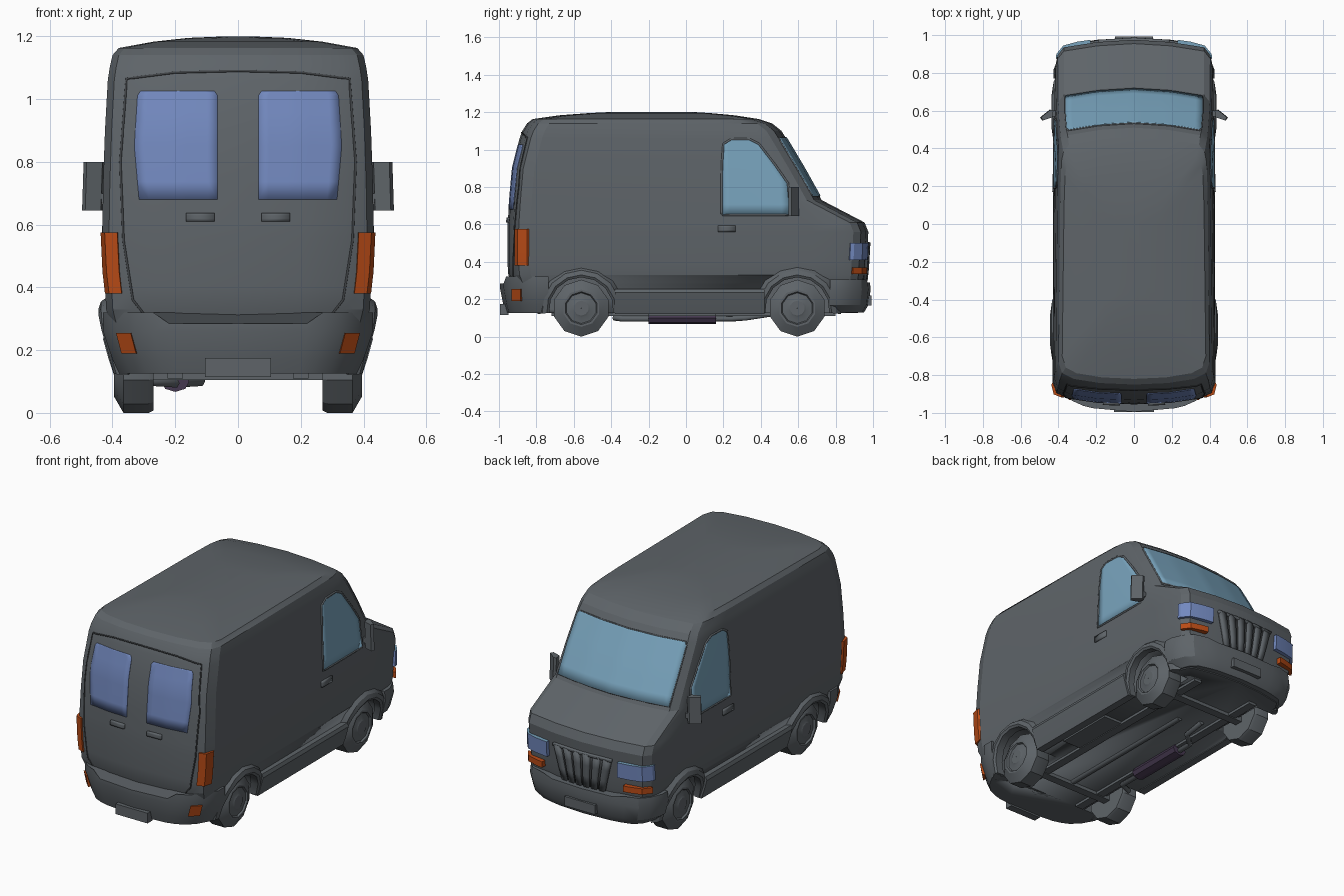
import bpy, bmesh, math
from mathutils import Vector

cube = bpy.data.objects.get("Cube")
if cube:
    bpy.data.objects.remove(cube)


def material(name, rgb):
    m = bpy.data.materials.new(name)
    m.use_nodes = True
    m.diffuse_color = (*rgb, 1)
    m.node_tree.nodes["Principled BSDF"].inputs["Base Color"].default_value = (*rgb, 1)
    return m


GREY = material("body grey", (.112, .127, .14))
DARK = material("seam dark", (.05, .055, .06))
GLASS = material("clear glass", (.19, .37, .51))
BLUE = material("tinted blue", (.17, .25, .52))
ORANGE = material("lamp orange", (.48, .07, .008))
PURPLE = material("muffler purple", (.06, .04, .08))


def finish(name, bm, mat, angle=30):
    bmesh.ops.recalc_face_normals(bm, faces=bm.faces)
    me = bpy.data.meshes.new(name)
    bm.to_mesh(me)
    bm.free()
    me.materials.append(mat)
    ob = bpy.data.objects.new(name, me)
    bpy.context.collection.objects.link(ob)
    bpy.ops.object.select_all(action='DESELECT')
    ob.select_set(True)
    bpy.context.view_layer.objects.active = ob
    bpy.ops.object.shade_smooth_by_angle(angle=math.radians(angle))
    return ob


def loft(name, rings, mat, closed=False, angle=30):
    """Skin rings of equal length; cap the ends, or join them when closed."""
    bm = bmesh.new()
    rows = [[bm.verts.new(p) for p in r] for r in rings]
    n = len(rows[0])
    pairs = list(zip(rows, rows[1:])) + ([(rows[-1], rows[0])] if closed else [])
    for a, b in pairs:
        for i in range(n):
            bm.faces.new((a[i], a[(i + 1) % n], b[(i + 1) % n], b[i]))
    if not closed:
        bm.faces.new(rows[0])
        bm.faces.new(rows[-1])
    return finish(name, bm, mat, angle)


def mirrored(half):
    """Complete a half outline that starts and ends on the centre line."""
    return half + [(-x, y) for x, y in half[-2:0:-1]]


def box(name, lo, hi, mat):
    return loft(name, [[(lo[0], lo[1], z), (hi[0], lo[1], z), (hi[0], hi[1], z), (lo[0], hi[1], z)]
                       for z in (lo[2], hi[2])], mat)


def tube(name, pts, radius, mat, cyclic=False):
    cu = bpy.data.curves.new(name, 'CURVE')
    cu.dimensions = '3D'
    cu.bevel_depth = radius
    cu.bevel_resolution = 1
    cu.use_fill_caps = True
    s = cu.splines.new('POLY')
    s.points.add(len(pts) - 1)
    for p, co in zip(s.points, pts):
        p.co = (*co, 1)
    s.use_cyclic_u = cyclic
    cu.materials.append(mat)
    ob = bpy.data.objects.new(name, cu)
    bpy.context.collection.objects.link(ob)
    return ob


# Body shell: horizontal slices (z, half width, rear y, nose y)
def body_ring(z, w, yb, yf):
    rear = [(0, 0), (.45, .008), (.8, .03), (.95, .06), (1, .12)]
    nose = [(.975, .3), (.96, .13), (.935, .08), (.86, .04), (.45, .012), (0, 0)]
    half = [(w * a, yb + b) for a, b in rear] + [(w * a, yf - b) for a, b in nose]
    return [(x, y, z) for x, y in mirrored(half)]


slices = [(.125, .36, -.9, .92), (.29, .41, -.935, .955), (.33, .42, -.95, .962),
          (.4, .424, -.955, .966), (.56, .432, -.955, .975), (.61, .432, -.953, .955),
          (.73, .43, -.945, .725), (.9, .424, -.93, .63), (1.06, .415, -.89, .535),
          (1.1, .409, -.875, .51), (1.14, .4, -.85, .46), (1.163, .38, -.82, .39),
          (1.183, .27, -.68, .26), (1.195, .16, -.52, .13), (1.2, .04, -.42, .05)]
body = loft("body_shell", [body_ring(*s) for s in slices], GREY, angle=18)
bpy.context.view_layer.update()


def onto(side, a, z, off=0):
    """Drop a point onto the shell from side '+y', '-y', '+x' or '-x'."""
    s = 1 if side[0] == '+' else -1
    d = Vector((0, -s, 0)) if side[1] == 'y' else Vector((-s, 0, 0))
    start = Vector((a, s * 2, z)) if side[1] == 'y' else Vector((s * 2, a, z))
    return body.ray_cast(start, d)[1] - d * off


def plate(name, side, rows, mat, thick=.008, cols=8, off=0):
    """Thin plate lying on the shell, given as rows of (z, start, end)."""
    fine = []
    for r, q in zip(rows, rows[1:]):
        fine += [[r[k] + (q[k] - r[k]) * t / 3 for k in range(3)] for t in range(3)]
    fine.append(rows[-1])
    bm = bmesh.new()
    g = [[bm.verts.new(onto(side, a + (b - a) * i / cols, z, off)) for i in range(cols + 1)]
         for z, a, b in fine]
    for p, q in zip(g, g[1:]):
        for i in range(cols):
            bm.faces.new((p[i], p[i + 1], q[i + 1], q[i]))
    ob = finish(name, bm, mat)
    mod = ob.modifiers.new("thickness", 'SOLIDIFY')
    mod.thickness = thick
    mod.offset = 0
    return ob


def outline(name, side, pts, radius, mat):
    path = []
    for p, q in zip(pts, pts[1:] + pts[:1]):
        path += [onto(side, p[0] + (q[0] - p[0]) * t / 6, p[1] + (q[1] - p[1]) * t / 6)
                 for t in range(6)]
    return tube(name, path, radius, mat, True)


# Glass, doors and grille
shield = [(.752, -.362, .362), (.9, -.362, .362), (1.045, -.356, .356), (1.062, -.345, .345)]
plate("windscreen", '+y', shield, GLASS, cols=20, off=.003)
edge = [(b, z) for z, a, b in shield]
outline("windscreen_frame", '+y', edge + [(-x, z) for x, z in edge[::-1]], .005, GREY)
door = [(0, 1.09), (.2, 1.085), (.355, 1.065), (.375, .8), (.365, .55), (.335, .36), (.28, .29)]
outline("rear_door_seam", '-y', door + [(-x, z) for x, z in door[:0:-1]], .004, DARK)
plate("grille_back", '+y', [(.3, -.14, .14), (.5, -.19, .19)], DARK)
for i in range(6):
    k = (i - 2.5) / 2.5
    plate("grille_slat", '+y', [(.3, k * .12 - .016, k * .12 + .016),
                                (.5, k * .162 - .022, k * .162 + .022)], GREY, .03, 2)
plate("grille_bar", '+y', [(.49, -.19, .19), (.505, -.19, .19)], GREY, .03)

# Wheel profile as (x, radius)
tyre = [(.27, .001), (.27, .145), (.285, .152), (.365, .152), (.395, .1), (.395, .088), (.385, .082),
        (.39, .05), (.395, .04), (.395, .001)]
well_cutters = []
for s in (1, -1):
    side = '+x' if s > 0 else '-x'
    label = "left" if s > 0 else "right"

    # Side window and handle
    win = [(.65, .19, .56), (.82, .19, .545), (.92, .192, .475), (1.03, .2, .39), (1.055, .24, .34)]
    plate(label + "_side_window", side, win, GLASS, .004)
    ring = [(a, z) for z, a, b in win] + [(b, z) for z, a, b in win[::-1]]
    outline(label + "_window_frame", side, ring, .006, GREY)
    plate(label + "_side_handle", side, [(.56, .17, .265), (.595, .17, .265)], GREY, .016, 2)

    # Rear window and rear handle
    plate(label + "_rear_window", '-y', [(.68, s * .065, s * .315), (.85, s * .065, s * .33),
                                         (1.01, s * .065, s * .32), (1.025, s * .075, s * .31)], BLUE)
    plate(label + "_rear_handle", '-y', [(.61, s * .075, s * .165), (.637, s * .075, s * .165)], GREY, .024, 2)

    # Lamps
    plan = [(.38, -.89), (.385, -.918), (.425, -.902), (.438, -.85), (.428, -.835), (.38, -.85)]
    loft(label + "_tail_lamp", [[(s * (x - d), y, z) for x, y in plan]
                                for z, d in ((.38, .014), (.45, .006), (.575, 0))], ORANGE)
    plan = [(.225, .9), (.23, .975), (.3, .965), (.374, .945), (.411, .9), (.414, .88), (.35, .86)]
    lamp = loft(label + "_headlamp", [[(s * x, y - d, z) for x, y in plan]
                                      for z, d in ((.41, .004), (.5, 0))], BLUE)
    lamp.data.materials.append(GLASS)
    for f in lamp.data.polygons:
        f.material_index = int(f.normal.z > .7)
    plan = [(.26, .9), (.265, .968), (.3, .962), (.372, .941), (.409, .893), (.35, .87)]
    loft(label + "_turn_lamp", [[(s * x, y, z) for x, y in plan] for z in (.335, .37)], ORANGE)
    plan = [(.33, -.9), (.335, -.933), (.382, -.886), (.36, -.87)]
    loft(label + "_bumper_reflector", [[(s * (x + d), y, z) for x, y in plan]
                                       for z, d in ((.19, -.01), (.255, .007))], ORANGE)

    # Mirror
    plan = [(.435, .565), (.485, .548), (.495, .565), (.445, .605), (.43, .6)]
    loft(label + "_mirror", [[(s * (x + d), y, z) for x, y in plan]
                             for z, d in ((.645, .002), (.8, -.003))], GREY)
    box(label + "_mirror_arm", (min(s * .39, s * .45), .57, .67), (max(s * .39, s * .45), .6, .7), GREY)

    # Sill
    loft(label + "_sill", [[(s * .35, y, .12), (s * .395, y, .12), (s * .412, y, .17),
                            (s * .43, y, .235), (s * .422, y, .255), (s * .35, y, .255)]
                           for y in (-.38, .42)], GREY)

    for end, yc in (("rear", -.56), ("front", .595)):
        # Wheel
        loft(f"{label}_{end}_wheel",
             [[(s * x, yc + r * math.sin(k * math.pi / 5), .152 + r * math.cos(k * math.pi / 5))
               for x, r in tyre] for k in range(10)], GREY, True, 25)
        # Arch flare, leaning inwards towards the ground
        w = .445 if end == "rear" else .438
        sec = [(.39, .172), (w - .008, .172), (w, .185), (w - .008, .21), (.40, .235)]
        arc = []
        for k in range(9):
            a = math.radians(-6 + 24 * k)
            pts = [(x, yc + r * math.cos(a), .145 + r * math.sin(a)) for x, r in sec]
            arc.append([(s * (x - .28 * max(0, .3 - z)), y, z) for x, y, z in pts])
        loft(f"{label}_{end}_arch", arc, GREY)
        # Cutter for the wheel well
        cut = loft("well_cutter", [[(s * x, yc + .18 * math.cos(k * math.pi / 8),
                                     .148 + .18 * math.sin(k * math.pi / 8)) for k in range(16)]
                                   for x in (.25, .6)], GREY)
        well_cutters.append(cut)

# Bumpers: plan outline scaled about its inner edge, raised at the corners
rear_plan = [(0, -.995), (.22, -.975), (.27, -.962), (.33, -.935), (.385, -.88), (.43, -.8), (.43, -.735), (0, -.735)]
nose_plan = [(0, .987), (.2, .975), (.27, .962), (.35, .94), (.395, .893), (.425, .82), (.425, .77), (0, .77)]
for name, plan, levels, lift in (
        ("rear_bumper", rear_plan, ((.125, .88), (.17, .93), (.26, 1), (.285, 1)), .035),
        ("front_bumper", nose_plan, ((.13, .84), (.17, .95), (.25, 1), (.29, .985)), .015)):
    base = plan[-1][1]
    loft(name, [[(x * k, base + (y - base) * k, z + (lift if z > .26 and abs(x) > .25 else 0))
                 for x, y in mirrored(plan)] for z, k in levels], GREY)
box("rear_number_plate", (-.105, -.995, .115), (.105, -.95, .175), GREY)
box("front_number_plate", (-.1, .95, .165), (.1, .993, .22), GREY)

# Underside: rails, axles, tank, shaft and exhaust
for x in (-.2, .2):
    box("chassis_rail", (x - .025, -.72, .11), (x + .025, .8, .13), GREY)
for y in (-.56, .595):
    box("axle_beam", (-.27, y - .025, .105), (.27, y + .025, .14), GREY)
box("fuel_tank", (.23, -.2, .11), (.35, .16, .13), GREY)
tube("drive_shaft", [(0, -.56, .13), (0, .4, .13)], .02, GREY)
tube("exhaust_pipe", [(-.12, .45, .12), (-.12, .32, .1), (-.2, .25, .095), (-.2, -.34, .095),
                      (-.28, -.38, .1)], .016, GREY)
loft("muffler", [[(-.2 + .045 * math.cos(k * math.pi / 4), y, .1 + .033 * math.sin(k * math.pi / 4))
                  for k in range(8)] for y in (-.2, .16)], PURPLE)

# Cut the wheel wells
for c in well_cutters:
    mod = body.modifiers.new("wheel_well", 'BOOLEAN')
    mod.object = c
    mod.operation = 'DIFFERENCE'
    mod.solver = 'EXACT'
    c.hide_render = True
    c.hide_set(True)
